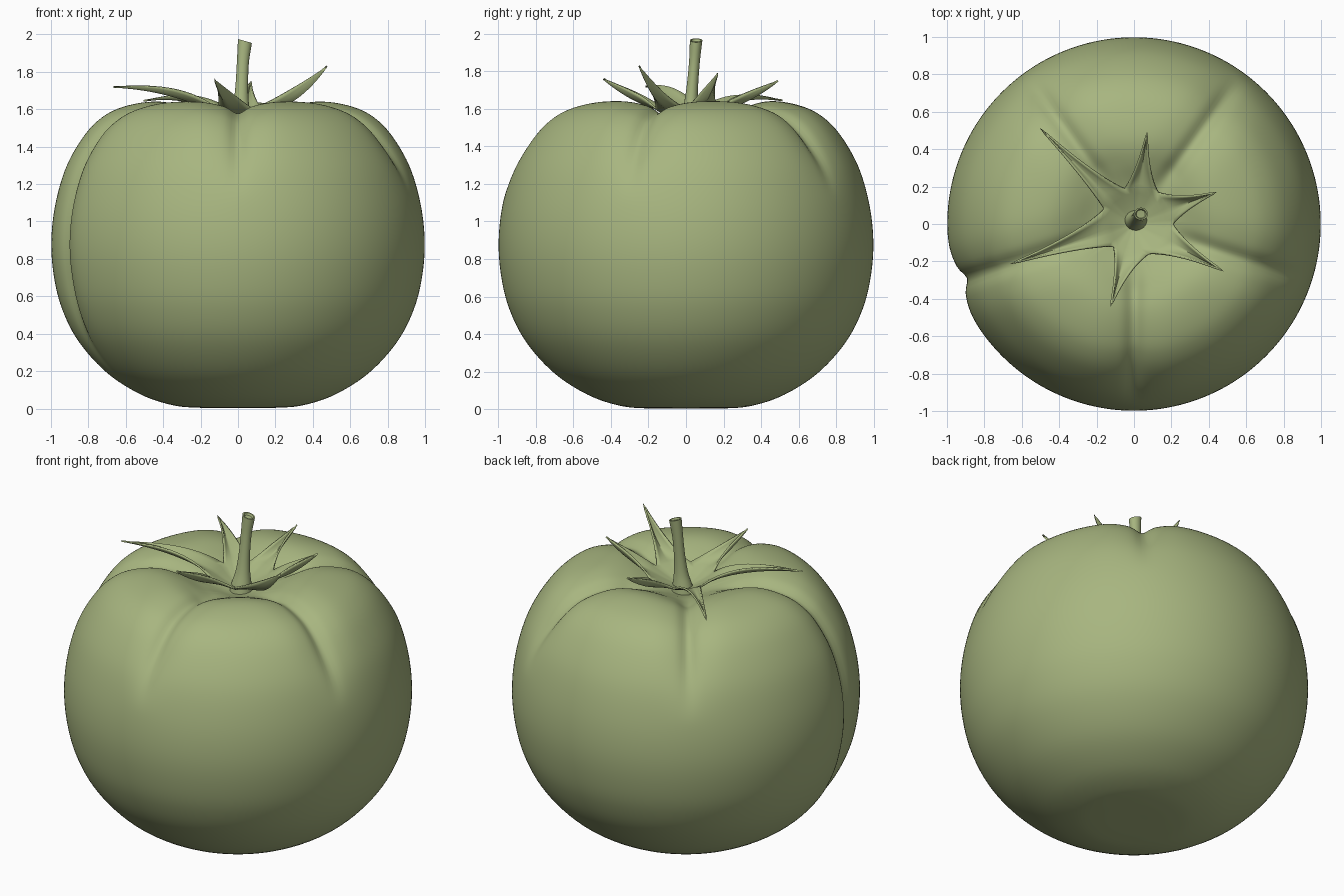
import bpy, bmesh, math
from mathutils import Vector

if "Cube" in bpy.data.objects:
    bpy.data.objects.remove(bpy.data.objects["Cube"])

green = bpy.data.materials.new("tomato green")
green.diffuse_color = (0.39, 0.465, 0.215, 1)
green.use_nodes = True
green.node_tree.nodes["Principled BSDF"].inputs["Base Color"].default_value = green.diffuse_color


def add_object(name, bm, angle=60):
    bmesh.ops.remove_doubles(bm, verts=bm.verts, dist=0.0015)
    bmesh.ops.recalc_face_normals(bm, faces=bm.faces)
    mesh = bpy.data.meshes.new(name)
    bm.to_mesh(mesh)
    bm.free()
    ob = bpy.data.objects.new(name, mesh)
    bpy.context.collection.objects.link(ob)
    mesh.materials.append(green)
    bpy.ops.object.select_all(action='DESELECT')
    bpy.context.view_layer.objects.active = ob
    ob.select_set(True)
    bpy.ops.object.shade_smooth_by_angle(angle=math.radians(angle))
    return ob


def bridge(bm, rows, closed):
    n = len(rows[0])
    for a, b in zip(rows, rows[1:]):
        for i in range(n if closed else n - 1):
            j = (i + 1) % n
            bm.faces.new((a[i], a[j], b[j], b[i]))


def smooth_path(points, steps):
    # Catmull-Rom curve through the points
    p = [Vector(q) for q in points]
    p = [2 * p[0] - p[1]] + p + [2 * p[-1] - p[-2]]
    out = []
    for a, b, c, d in zip(p, p[1:], p[2:], p[3:]):
        for k in range(steps):
            t = k / steps
            out.append(0.5 * (2 * b + (c - a) * t + (2 * a - 5 * b + 4 * c - d) * t * t
                              + (3 * b - a - 3 * c + d) * t ** 3))
    return out + [p[-2]]


def ramp(x, a, b):
    t = max(0.0, min(1.0, (x - a) / (b - a)))
    return t * t * (3 - 2 * t)


# Fruit: lathe profile (radius, height), pressed in along five grooves
profile = smooth_path([
    (0.0, 0.004), (0.2, 0.004), (0.35, 0.018), (0.52, 0.075), (0.7, 0.19), (0.85, 0.355),
    (0.94, 0.53), (0.985, 0.71), (0.998, 0.9), (0.975, 1.1), (0.915, 1.3), (0.815, 1.47),
    (0.71, 1.57), (0.59, 1.622), (0.45, 1.642), (0.32, 1.618), (0.2, 1.565),
    (0.1, 1.515), (0.0, 1.49)], 6)
grooves = [math.radians(a) for a in (-90, -18, 54, 126, 198)]
bm = bmesh.new()
rows = []
SEG = 240
for i, (r, z) in enumerate(profile):
    tan = profile[min(i + 1, len(profile) - 1)] - profile[max(i - 1, 0)]
    nr, nz = Vector((tan.y, -tan.x)).normalized()
    top = z > 0.9
    row = []
    for s in range(SEG):
        a = 2 * math.pi * s / SEG
        push = 0
        for k, g in enumerate(grooves):
            if math.cos(a - g) <= 0:
                continue
            d = r * math.sin(a - g)
            shape = 0.55 * math.exp(-(d / 0.13) ** 2) + 0.45 * math.exp(-(d / 0.045) ** 2)
            depth = 0.065 * ramp(z, 1.1, 1.58)
            if k == 4:
                depth = max(depth, 0.06 * ramp(z, 0.1, 0.7))
            if top:
                depth *= ramp(r, 0.1, 0.35)
            push += depth * shape
        rr = max(r - nr * push, 0)
        row.append(bm.verts.new((rr * math.cos(a), rr * math.sin(a), z - nz * push)))
    rows.append(row)
bridge(bm, rows, True)
add_object("tomato_fruit", bm, 80)

# Calyx: six sepals, each (tip, middle height), running around counter-clockwise
sepals = [((0.44, 0.17, 1.79), 1.67), ((0.07, 0.49, 1.75), 1.655),
          ((-0.505, 0.515, 1.645), 1.65), ((-0.665, -0.215, 1.72), 1.685),
          ((-0.125, -0.44, 1.76), 1.66), ((0.475, -0.25, 1.83), 1.665)]
# notches between sepals; notch i lies clockwise of sepal i
notches = [(0.21, 0.0), (0.13, 0.17), (-0.05, 0.19), (-0.16, 0.08), (-0.11, -0.12), (0.08, -0.16)]
bm = bmesh.new()
for i, (tip, zmid) in enumerate(sepals):
    tip_xy = Vector(tip[:2])
    axis = tip_xy.normalized()
    sides = [Vector(notches[i]), Vector(notches[(i + 1) % 6])]
    start = axis * (sum(v.dot(axis) for v in sides) / 2 + 0.02)
    rows = []
    for k in range(7):                      # shared centre disc
        t = k / 6
        z = 1.525 + 0.075 * t ** 1.4
        row = []
        for c in range(-4, 5):
            side = sides[0] if c < 0 else sides[1]
            p = start.lerp(side, (abs(c) / 4) ** 1.3) * t
            row.append((p.x, p.y, z))
        rows.append(row)
    for k in range(1, 17):                  # free blade, narrowing to the tip
        u = k / 16
        z = (1 - u) * (1 - 2 * u) * 1.60 + 4 * u * (1 - u) * zmid + u * (2 * u - 1) * tip[2]
        mid = start.lerp(tip_xy, u)
        edges = []
        for v in sides:
            on_axis = axis * v.dot(axis)
            ctrl = on_axis.lerp(v, 0.42).lerp(tip_xy, 0.3)
            edges.append(v * (1 - u) ** 2 + ctrl * 2 * u * (1 - u) + tip_xy * u * u)
        row = []
        for c in range(-4, 5):
            f = abs(c) / 4
            p = mid.lerp(edges[0] if c < 0 else edges[1], f ** (1.3 - 0.3 * u))
            row.append((p.x, p.y, z + 0.022 * math.sin(math.pi * u) * f * f))
        rows.append(row)
    bridge(bm, [[bm.verts.new(p) for p in row] for row in rows], False)
calyx = add_object("calyx", bm)
solid = calyx.modifiers.new("thickness", 'SOLIDIFY')
solid.thickness = 0.01
solid.offset = 0

# Stem: tapering, leaning tube with a slanted, slightly hollow cut end
bm = bmesh.new()
path = smooth_path([(0.008, 0.018, 1.49, 0.068), (0.01, 0.02, 1.54, 0.06), (0.016, 0.026, 1.62, 0.043),
                    (0.02, 0.034, 1.72, 0.034), (0.026, 0.045, 1.85, 0.032),
                    (0.037, 0.054, 1.965, 0.037)], 5)
ends = [(0.037, 0.054, 1.965, 0.029), (0.036, 0.053, 1.953, 0.024), (0.036, 0.053, 1.952, 0.0)]
rows = []
for x, y, z, r in [tuple(p) for p in path] + ends:
    slant = 0.28 * ramp(z, 1.8, 1.95)
    rows.append([bm.verts.new((x + r * math.cos(a), y + r * math.sin(a) * 0.9,
                               z - slant * r * math.cos(a)))
                 for a in (2 * math.pi * s / 32 for s in range(32))])
bridge(bm, rows, True)
add_object("stem", bm, 45)
